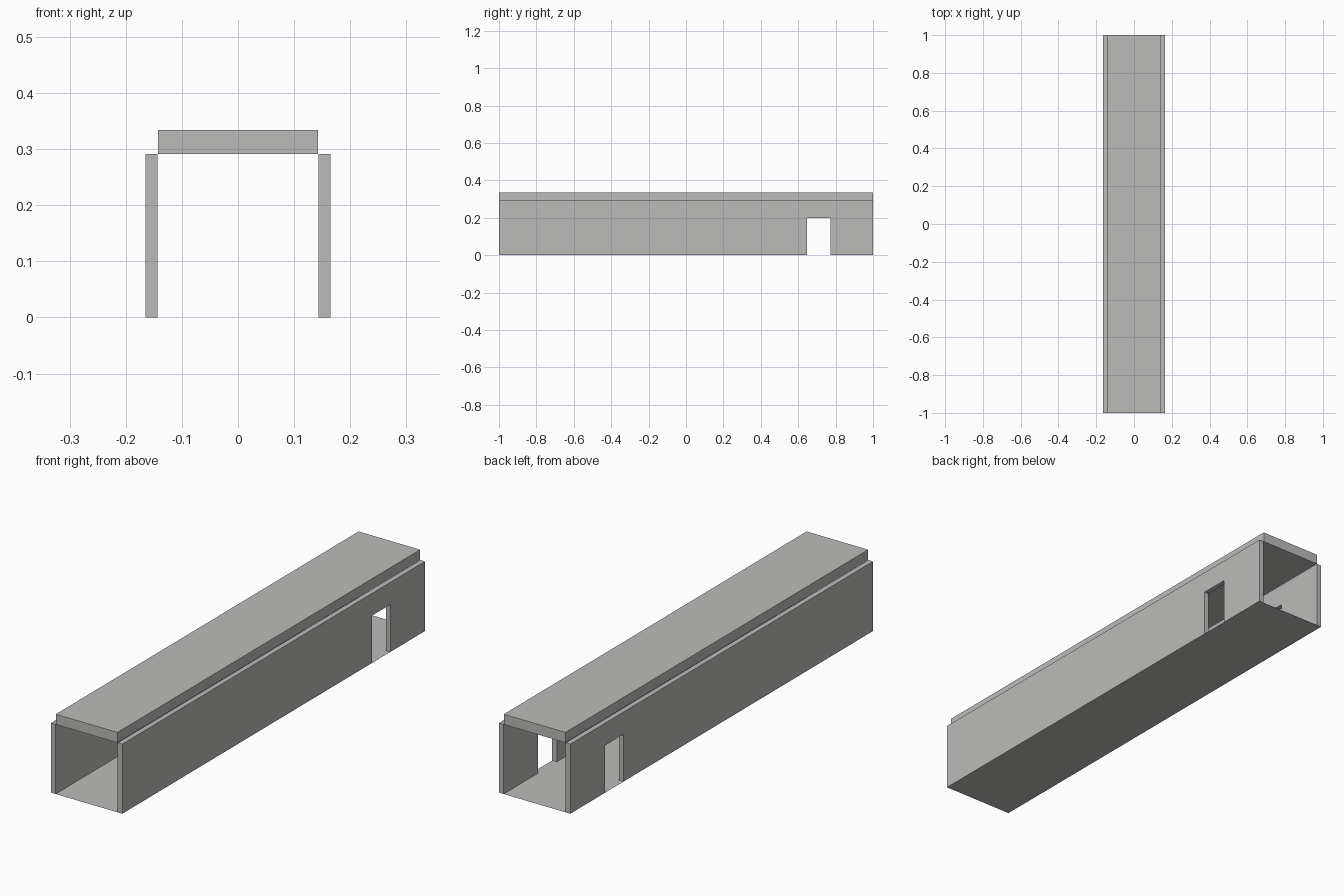
import bpy, bmesh

if "Cube" in bpy.data.objects:
    bpy.data.objects.remove(bpy.data.objects["Cube"])

INNER, OUTER = 0.1435, 0.165      # wall faces, distance from centre
WALL_TOP, ROOF_TOP = 0.291, 0.334
DOOR_Y0, DOOR_Y1, DOOR_TOP = 0.648, 0.772, 0.198

grey = bpy.data.materials.new("concrete grey")
grey.diffuse_color = (0.5, 0.5, 0.485, 1)
grey.use_nodes = True
grey.node_tree.nodes["Principled BSDF"].inputs["Base Color"].default_value = grey.diffuse_color


def add_object(name, bm):
    bmesh.ops.recalc_face_normals(bm, faces=bm.faces)
    mesh = bpy.data.meshes.new(name)
    bm.to_mesh(mesh)
    bm.free()
    mesh.materials.append(grey)
    obj = bpy.data.objects.new(name, mesh)
    bpy.context.collection.objects.link(obj)
    return obj


def extruded(name, points, offset):
    """Extrude a closed outline along an offset vector."""
    bm = bmesh.new()
    face = bm.faces.new([bm.verts.new(p) for p in points])
    new = bmesh.ops.extrude_face_region(bm, geom=[face], use_keep_orig=True)["geom"]
    bmesh.ops.translate(bm, vec=offset,
                        verts=[v for v in new if isinstance(v, bmesh.types.BMVert)])
    # Faces resting on the floor sheet are left open to avoid doubled surfaces
    bm.faces.ensure_lookup_table()
    resting = [f for f in bm.faces if all(abs(v.co.z) < 1e-6 for v in f.verts)]
    bmesh.ops.delete(bm, geom=resting, context='FACES')
    return add_object(name, bm)


# Side walls with a doorway notch near the back end
outline = [(-1, 0), (DOOR_Y0, 0), (DOOR_Y0, DOOR_TOP), (DOOR_Y1, DOOR_TOP),
           (DOOR_Y1, 0), (1, 0), (1, WALL_TOP), (-1, WALL_TOP)]
for name, side in (("right_wall", 1), ("left_wall", -1)):
    extruded(name, [(side * INNER, y, z) for y, z in outline],
             (side * (OUTER - INNER), 0, 0))

# Roof slab sitting between the wall tops
roof = [(-0.1425, WALL_TOP), (0.1425, WALL_TOP), (0.1425, ROOF_TOP), (-0.1425, ROOF_TOP)]
extruded("roof_slab", [(x, -1, z) for x, z in roof], (0, 2, 0))

# Floor sheet under the whole passage
bm = bmesh.new()
bm.faces.new([bm.verts.new((x, y, 0)) for x, y in
              ((-OUTER, -1), (OUTER, -1), (OUTER, 1), (-OUTER, 1))])
floor = add_object("floor", bm)
